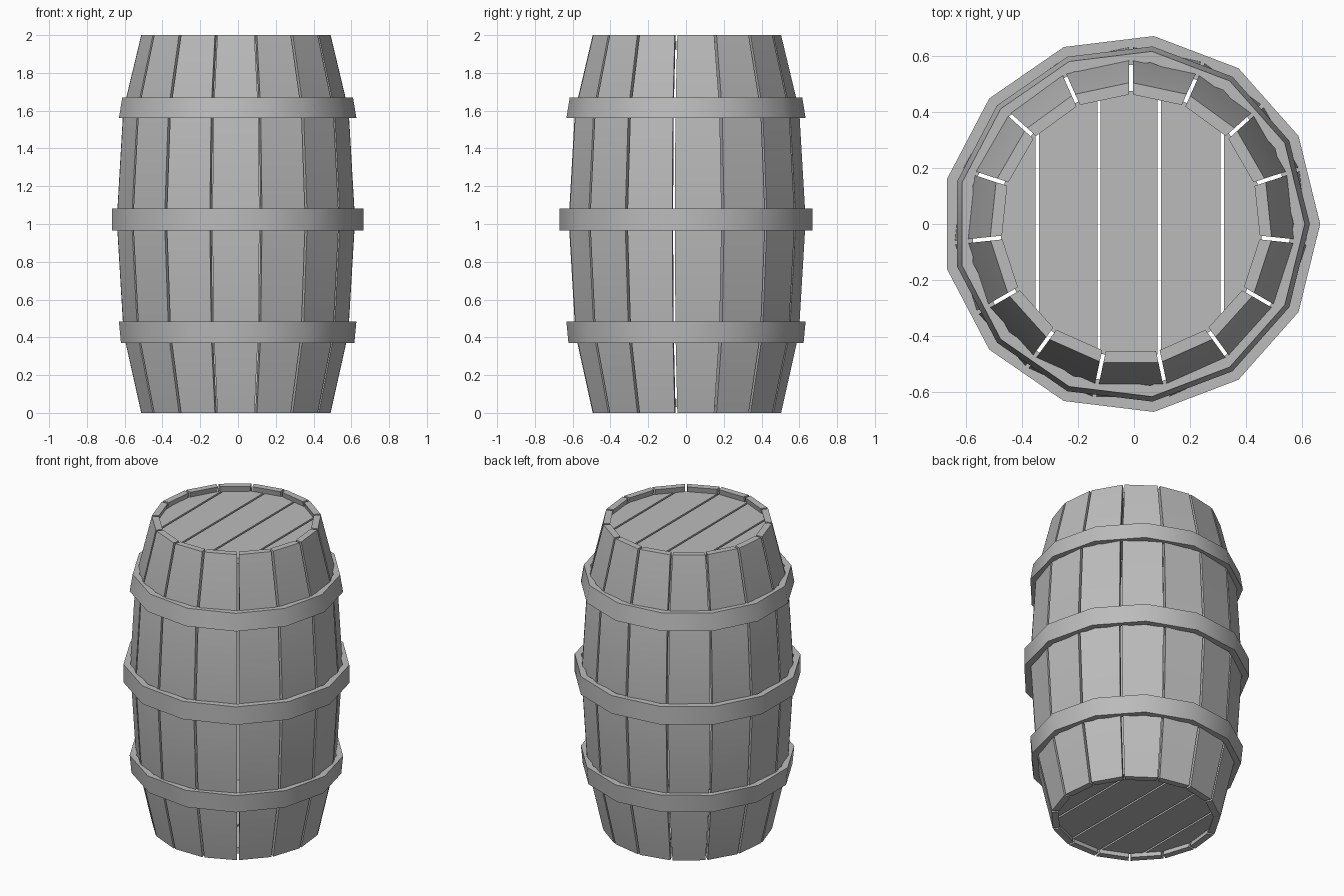
import bpy, bmesh, math
from mathutils import Vector

cube = bpy.data.objects.get("Cube")
if cube:
    bpy.data.objects.remove(cube, do_unlink=True)

CX = -0.011      # barrel axis
STAVES = 15
HOOP_SIDES = 13

grey = bpy.data.materials.new("plain grey")
grey.use_nodes = True
COLOUR = (0.5, 0.5, 0.5, 1)
grey.diffuse_color = COLOUR
grey.node_tree.nodes["Principled BSDF"].inputs["Base Color"].default_value = COLOUR


def finish(name, bm):
    bmesh.ops.recalc_face_normals(bm, faces=bm.faces)
    mesh = bpy.data.meshes.new(name)
    bm.to_mesh(mesh)
    bm.free()
    mesh.materials.append(grey)
    obj = bpy.data.objects.new(name, mesh)
    bpy.context.collection.objects.link(obj)
    bpy.ops.object.select_all(action='DESELECT')
    obj.select_set(True)
    bpy.context.view_layer.objects.active = obj
    bpy.ops.object.shade_smooth_by_angle(angle=math.radians(30))
    return obj


def skin(bm, rings, closed=False):
    """Join matching rings of points with quads; cap the ends unless closed."""
    loops = [[bm.verts.new(p) for p in ring] for ring in rings]
    pairs = list(zip(loops, loops[1:]))
    if closed:
        pairs.append((loops[-1], loops[0]))
    else:
        bm.faces.new(loops[0])
        bm.faces.new(loops[-1])
    for a, b in pairs:
        for i in range(len(a)):
            j = (i + 1) % len(a)
            bm.faces.new((a[i], a[j], b[j], b[i]))


# Staves: bowed boards around the axis, with thin gaps between them
PROFILE = [(0.0, 0.505), (0.42, 0.599), (1.02, 0.635), (1.6, 0.601), (2.0, 0.505)]
THICK, GAP = 0.042, 0.014
half = math.pi / STAVES
for k in range(STAVES):
    angle = -math.pi / 2 + 2 * half * k
    out = Vector((math.cos(angle), math.sin(angle), 0))
    side = Vector((-out.y, out.x, 0))
    rings = []
    for z, radius in PROFILE:
        ring = []
        for r, s in ((radius, -1), (radius, 1), (radius - THICK, 1), (radius - THICK, -1)):
            width = r * math.sin(half) - GAP / 2
            ring.append(out * r * math.cos(half) + side * s * width + Vector((CX, 0, z)))
        rings.append(ring)
    bm = bmesh.new()
    skin(bm, rings)
    finish(f"stave_{k + 1}", bm)

# Hoops: faceted bands, the outer two following the slope of the staves
HOOPS = {
    "lower_hoop": (0.37, 0.627, 0.485, 0.638),
    "middle_hoop": (0.965, 0.675, 1.083, 0.675),
    "upper_hoop": (1.56, 0.638, 1.67, 0.620),
}
BAND = 0.04
for name, (z0, r0, z1, r1) in HOOPS.items():
    rings = []
    for k in range(HOOP_SIDES):
        a = 2 * math.pi * k / HOOP_SIDES
        section = ((r0, z0), (r1, z1), (r1 - BAND, z1), (r0 - BAND, z0))
        rings.append([(CX + r * math.cos(a), r * math.sin(a), z) for r, z in section])
    bm = bmesh.new()
    skin(bm, rings, closed=True)
    finish(name, bm)

# Lids: five planks each, trimmed to a round outline
EDGES = (-0.48, -0.345, -0.125, 0.09, 0.315, 0.46)
LID_RADIUS, STEPS = 0.475, 6
for lid, base in (("bottom", 0.03), ("top", 1.925)):
    for n, (left, right) in enumerate(zip(EDGES, EDGES[1:])):
        x0, x1 = left + 0.006, right - 0.006
        xs = [x0 + (x1 - x0) * i / STEPS for i in range(STEPS + 1)]
        arc = [(x, math.sqrt(max(LID_RADIUS ** 2 - (x - CX) ** 2, 0.0001))) for x in xs]
        outline = arc + [(x, -y) for x, y in reversed(arc)]
        bm = bmesh.new()
        skin(bm, [[(x, y, z) for x, y in outline] for z in (base, base + 0.04)])
        finish(f"{lid}_lid_plank_{n + 1}", bm)
